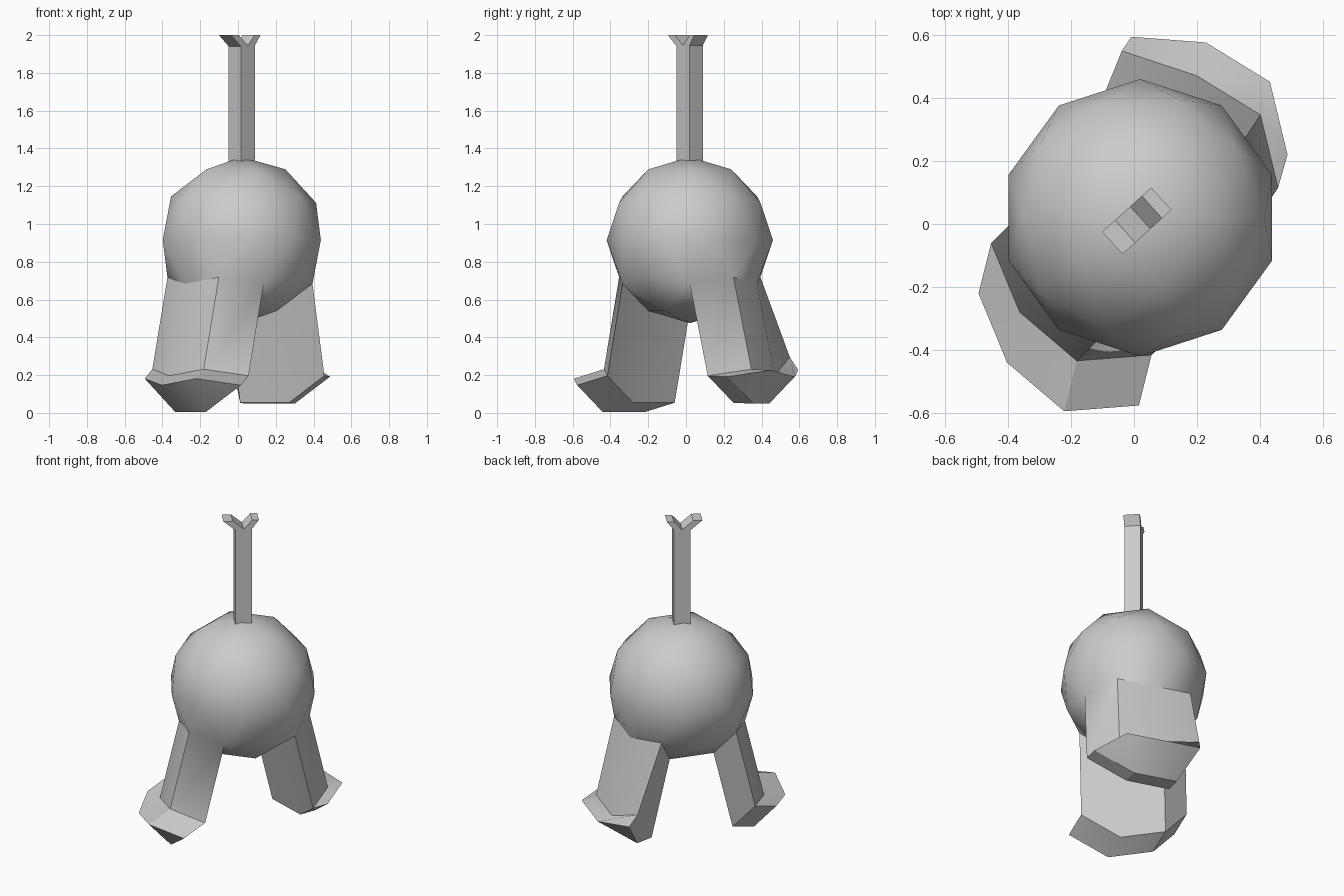
import bpy, bmesh
from math import cos, sin, radians
from mathutils import Vector

cube = bpy.data.objects.get("Cube")
if cube:
    bpy.data.objects.remove(cube, do_unlink=True)

# One plain grey for everything
grey = bpy.data.materials.new("plain_grey")
grey.use_nodes = True
grey.diffuse_color = (0.6, 0.6, 0.6, 1)
grey.node_tree.nodes["Principled BSDF"].inputs["Base Color"].default_value = (0.6, 0.6, 0.6, 1)

CENTER = Vector((0.02, 0.02, 0.915))
R = 0.44


def finish(bm, name):
    bmesh.ops.recalc_face_normals(bm, faces=bm.faces)
    mesh = bpy.data.meshes.new(name)
    bm.to_mesh(mesh)
    bm.free()
    mesh.materials.append(grey)
    obj = bpy.data.objects.new(name, mesh)
    bpy.context.collection.objects.link(obj)
    bpy.ops.object.select_all(action='DESELECT')
    obj.select_set(True)
    bpy.context.view_layer.objects.active = obj
    bpy.ops.object.shade_smooth_by_angle(angle=radians(30))
    return obj


def ball_vert(bm, angle, flat, height):
    """Ball vertex nearest to a direction given by heading and height."""
    a = radians(angle)
    p = CENTER + R * Vector((flat * cos(a), flat * sin(a), height))
    return min(bm.verts, key=lambda v: (v.co - p).length)


def extrude(bm, faces, offset):
    out = bmesh.ops.extrude_face_region(bm, geom=faces)["geom"]
    verts = [g for g in out if isinstance(g, bmesh.types.BMVert)]
    new_faces = [g for g in out if isinstance(g, bmesh.types.BMFace)]
    old = [f for f in faces if f.is_valid]
    if old:
        bmesh.ops.delete(bm, geom=old, context='FACES_ONLY')
    bmesh.ops.translate(bm, verts=verts, vec=offset)
    return new_faces, verts


def leg(bm, heading, side, shin, foot):
    """Pull a patch under the ball down into a leg, then out into a foot."""
    patch = set()
    for k in (-1, 1):
        patch.add(ball_vert(bm, heading + 36 * k, 0.894, -0.447))
        patch.add(ball_vert(bm, heading + 36 * k, 0.526, -0.851))
    for a in (heading, heading + 72 * side):
        patch.add(ball_vert(bm, a, 0.851, -0.526))
    faces = [f for f in bm.faces if all(v in patch for v in f.verts)]
    faces, ankle = extrude(bm, faces, Vector(shin))
    extrude(bm, faces, Vector(foot))
    return ankle


# Faceted ball with both legs drawn out of it
bm = bmesh.new()
bmesh.ops.create_icosphere(bm, subdivisions=2, radius=R)
bmesh.ops.translate(bm, verts=bm.verts, vec=CENTER)
leg(bm, 216, 1, (-0.08, -0.08, -0.487), (-0.04, -0.16, -0.05))
ankle = leg(bm, 72, -1, (0.063, 0.095, -0.487), (0.03, 0.105, -0.005))
# Raised heel corner on the rear leg
min(ankle, key=lambda v: v.co.x - v.co.z).co += Vector((0, 0.06, 0.065))
finish(bm, "ball_body_and_legs")

# Forked stem: a flat profile given thickness across the diagonal
profile = [(-0.05, 1.3), (0.05, 1.3), (0.05, 1.945), (0.09, 2), (0.05, 2),
           (0, 1.945), (-0.065, 2), (-0.12, 2), (-0.05, 1.94)]
along = Vector((0.74, 0.67, 0))
across = Vector((0.67, -0.74, 0)) * 0.048
bm = bmesh.new()
base = Vector((CENTER.x, CENTER.y, 0)) - across
face = bm.faces.new([bm.verts.new(base + along * s + Vector((0, 0, z))) for s, z in profile])
out = bmesh.ops.extrude_face_region(bm, geom=[face], use_keep_orig=True)["geom"]
bmesh.ops.translate(bm, verts=[g for g in out if isinstance(g, bmesh.types.BMVert)], vec=across * 2)
finish(bm, "forked_stem")
